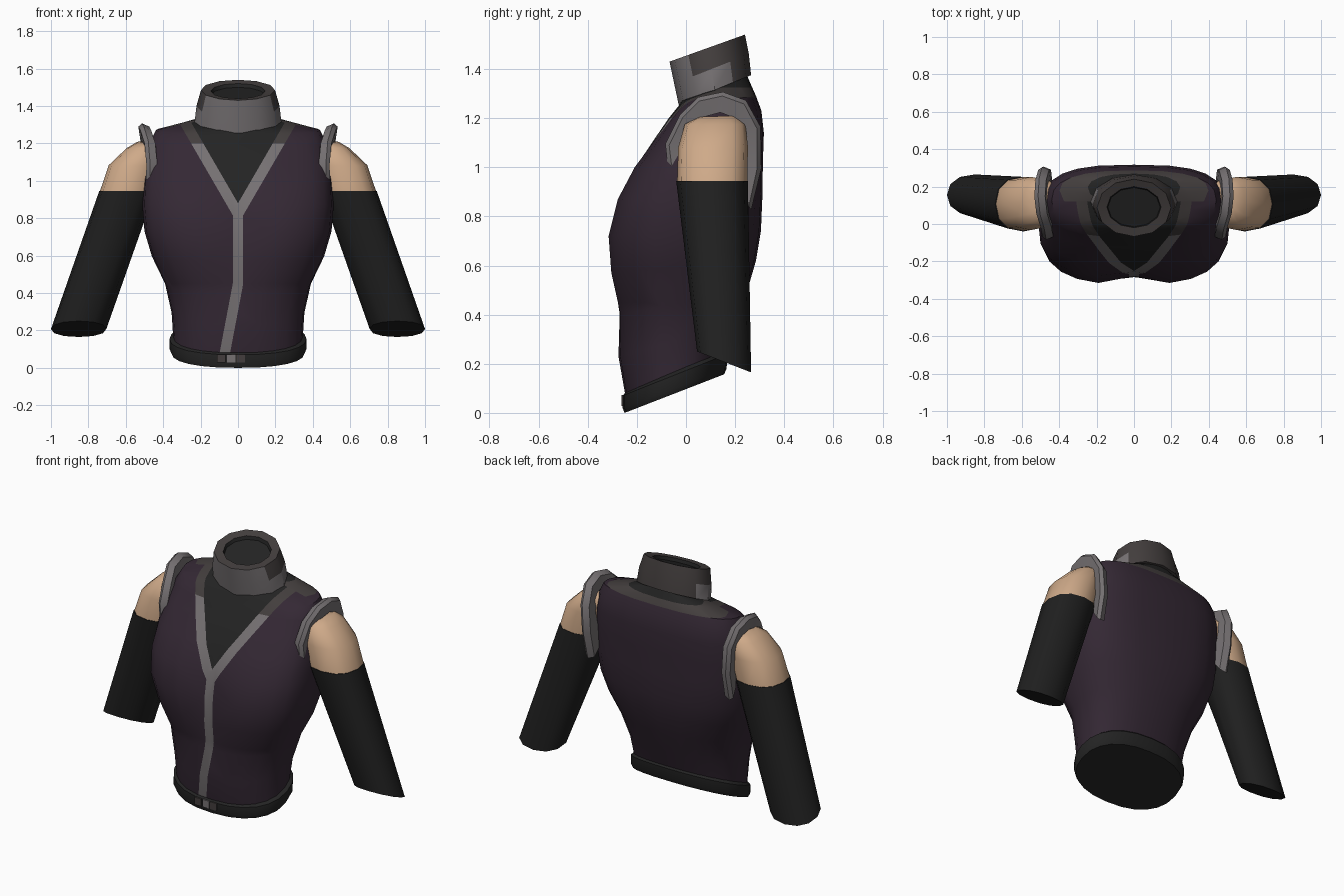
import bpy, bmesh, math
from mathutils import Vector

if "Cube" in bpy.data.objects:
    bpy.data.objects.remove(bpy.data.objects["Cube"])


def mat(name, r, g, b):
    m = bpy.data.materials.new(name)
    m.diffuse_color = (r, g, b, 1)
    m.use_nodes = True
    m.node_tree.nodes["Principled BSDF"].inputs["Base Color"].default_value = m.diffuse_color
    return m


PURPLE = mat("dark_purple_cloth", 0.034, 0.021, 0.034)
CHAR = mat("charcoal_cloth", 0.017, 0.017, 0.017)
GREY = mat("grey_trim", 0.18, 0.165, 0.17)
BROWN = mat("dark_trim", 0.056, 0.048, 0.047)
SKIN = mat("skin", 0.62, 0.40, 0.25)
SLEEVE = mat("black_sleeve", 0.014, 0.014, 0.014)


def ring(cx, hw, yf, yb, zf, zb, n=2.0, sides=24, dip=0.0):
    """Tilted superellipse section; dip pushes the front centre back."""
    pts = []
    yc, ry = (yf + yb) / 2, (yb - yf) / 2
    for i in range(sides):
        a = -math.pi / 2 + 2 * math.pi * i / sides
        c, s = math.cos(a), math.sin(a)
        x = hw * math.copysign(abs(c) ** (2 / n), c) if abs(c) > 1e-6 else 0
        y = yc + ry * math.copysign(abs(s) ** (2 / n), s) if abs(s) > 1e-6 else yc
        z = zf + (zb - zf) * (y - yf) / (yb - yf)
        if s < 0:
            y += dip * math.exp(-(x / 0.1) ** 2)
        pts.append((cx + x, y, z))
    return pts


def loft(rings, cap0=True, cap1=True):
    bm = bmesh.new()
    vs = [[bm.verts.new(p) for p in r] for r in rings]
    n = len(rings[0])
    for a, b in zip(vs, vs[1:]):
        for i in range(n):
            j = (i + 1) % n
            bm.faces.new((a[i], a[j], b[j], b[i]))
    if cap0:
        bm.faces.new(vs[0])
    if cap1:
        bm.faces.new(vs[-1])
    bmesh.ops.recalc_face_normals(bm, faces=bm.faces)
    return bm


def finish(name, bm, mats, rule=None, angle=40):
    for f in bm.faces:
        f.material_index = rule(f.calc_center_median()) if rule else 0
    me = bpy.data.meshes.new(name)
    bm.to_mesh(me)
    bm.free()
    for m in mats:
        me.materials.append(m)
    me.shade_smooth()
    me.set_sharp_from_angle(angle=math.radians(angle))
    ob = bpy.data.objects.new(name, me)
    bpy.context.collection.objects.link(ob)
    return ob


def cut(bm, co, no, where):
    """Slice only the faces chosen by the where rule."""
    fs = [f for f in bm.faces if where(f.calc_center_median())]
    geom = set(fs)
    for f in fs:
        geom.update(f.edges)
        geom.update(f.verts)
    bmesh.ops.bisect_plane(bm, geom=list(geom), plane_co=Vector(co),
                           plane_no=Vector(no).normalized(), dist=1e-5)


# Torso: half width, front y, back y, front z, back z, squareness, chest dip
sections = [
    (.345, -.245, .150, .06, .22, 2.3, 0),
    (.355, -.275, .200, .23, .36, 2.3, 0),
    (.390, -.275, .250, .40, .50, 2.4, .005),
    (.460, -.314, .285, .57, .62, 2.6, .03),
    (.500, -.324, .305, .72, .74, 2.8, .045),
    (.512, -.285, .311, .87, .88, 2.9, .03),
    (.505, -.215, .313, 1.00, 1.02, 2.9, .01),
    (.485, -.125, .317, 1.12, 1.14, 2.9, 0),
    (.465, -.070, .307, 1.20, 1.23, 2.8, 0),
    (.440, -.030, .285, 1.25, 1.29, 2.6, 0),
    (.300, -.020, .265, 1.27, 1.335, 2.3, 0),
    (.190, .000, .250, 1.28, 1.37, 2.0, 0),
]
torso = loft([ring(0, *s[:5], n=s[5], dip=s[6]) for s in sections])

# Slice the torso along the neckline, front fastening and yoke edges
V0, VS, W_OUT, W_IN = 0.88, 0.58, 0.065, 0.0
ZK, ZS, ZW = 0.45, 0.19, 0.028
cut(torso, (0, .12, 0), (0, 1, 0), lambda c: c.z > 1.1)
cut(torso, (0, 0, 1.2), (0, 0, 1), lambda c: c.y < .12 and c.z > 1.1)
for z in (1.285, 1.325):
    cut(torso, (0, 0, z), (0, 0, 1), lambda c: c.y > .12 and c.z > 1.1)
for s in (-1, 1):
    for w in (W_OUT, W_IN):
        cut(torso, (s * w, 0, V0), (s, 0, -VS),
            lambda c: c.y < .12 and c.z > .7 and s * c.x > 0)
cut(torso, (0, 0, ZK), (0, 0, 1), lambda c: c.y < -.15)
for s in (-1, 1):
    cut(torso, (s * ZW, 0, 0), (1, 0, 0), lambda c: c.y < -.1 and ZK < c.z < 1)
    cut(torso, (s * ZW, 0, ZK), (1, 0, -ZS), lambda c: c.y < -.1 and c.z < ZK)


def torso_rule(c):
    if c.y > .12:
        return 1 if c.z > 1.325 else 3 if c.z > 1.285 else 0
    d = abs(c.x) - VS * (c.z - V0)
    if c.z > .75 and d < W_IN:
        return 1
    if c.z > .75 and d < W_OUT:
        return 3 if c.z > 1.2 else 2
    mid = min(0, ZS * (c.z - ZK))
    if c.y < -.1 and abs(c.x - mid) < ZW:
        return 2
    return 0


finish("torso", torso, [PURPLE, CHAR, GREY, BROWN], torso_rule)

# Waistband, slanting up to the back
finish("waistband", loft([
    ring(0, .355, -.250, .155, 0, .157, 2.3),
    ring(0, .366, -.258, .165, .02, .18, 2.3),
    ring(0, .366, -.258, .170, .07, .24, 2.3),
    ring(0, .345, -.245, .155, .085, .255, 2.3)]), [CHAR])

# Small clasp plates on the waistband
for name, x, m in (("clasp_left", -.09, BROWN), ("clasp_middle", -.035, GREY),
                   ("clasp_right", .015, BROWN)):
    bm = bmesh.new()
    bmesh.ops.create_cube(bm, size=1)
    for v in bm.verts:
        v.co = (x + v.co.x * .045, -.258 + v.co.y * .009, .05 + v.co.z * .045)
    finish(name, bm, [m])

# Stand-up collar with a dark, slightly sunken opening
N = 12
collar = loft([
    ring(0, .190, .000, .235, 1.27, 1.37, sides=N),
    ring(0, .232, -.030, .265, 1.255, 1.375, sides=N),
    ring(0, .222, -.048, .256, 1.34, 1.46, sides=N),
    ring(0, .198, -.067, .240, 1.43, 1.54, sides=N),
    ring(0, .145, -.020, .200, 1.44, 1.52, sides=N),
    ring(0, .140, -.015, .195, 1.42, 1.50, sides=N)])


def collar_rule(c):
    r = math.hypot(c.x / .2, (c.y - .09) / .15)
    slope = c.z - .38 * c.y
    if r < .7 and slope > 1.38:
        return 2
    if slope > 1.45 or (c.y > .02 and slope > 1.38) or c.y > .2:
        return 1
    return 0


finish("collar", collar, [GREY, BROWN, CHAR], collar_rule)

# Armhole arch: x, y, z along its centre line
arch = [(.465, .0, .90), (.462, -.03, .98), (.460, -.045, 1.08),
        (.470, .0, 1.18), (.492, .06, 1.245), (.503, .145, 1.265),
        (.497, .225, 1.235), (.482, .270, 1.14), (.472, .265, 1.0),
        (.470, .240, .86)]

for s, side in ((1, "left"), (-1, "right")):
    secs = []
    for x, y, z in arch:
        r = Vector((0, y - .115, z - 1.02)).normalized() * .042
        p = Vector((x, y, z))
        pts = [p - r + Vector((.02, 0, 0)), p + r * .6 + Vector((.03, 0, 0)),
               p + r + Vector((.01, 0, 0)), p + r * .6 - Vector((.028, 0, 0)),
               p - r - Vector((.035, 0, 0))]
        secs.append([(s * q.x, q.y, q.z) for q in pts])
    finish("armhole_trim_" + side, loft(secs), [GREY], angle=50)

    # Bare shoulder and long open-ended sleeve
    finish("shoulder_" + side, loft([
        ring(s * .592, .146, -.036, .250, .945, .945, 2.4, 12),
        ring(s * .550, .142, -.032, .252, 1.08, 1.085, 2.4, 12),
        ring(s * .500, .095, -.005, .242, 1.175, 1.175, 2.4, 12),
        ring(s * .485, .055, .050, .200, 1.205, 1.21, 2.2, 12)]), [SKIN], angle=60)
    finish("sleeve_" + side, loft([
        ring(s * .852, .148, .045, .265, .25, .165, 2.2, 12),
        ring(s * .593, .149, -.040, .252, .945, .945, 2.4, 12)]), [SLEEVE], angle=50)
